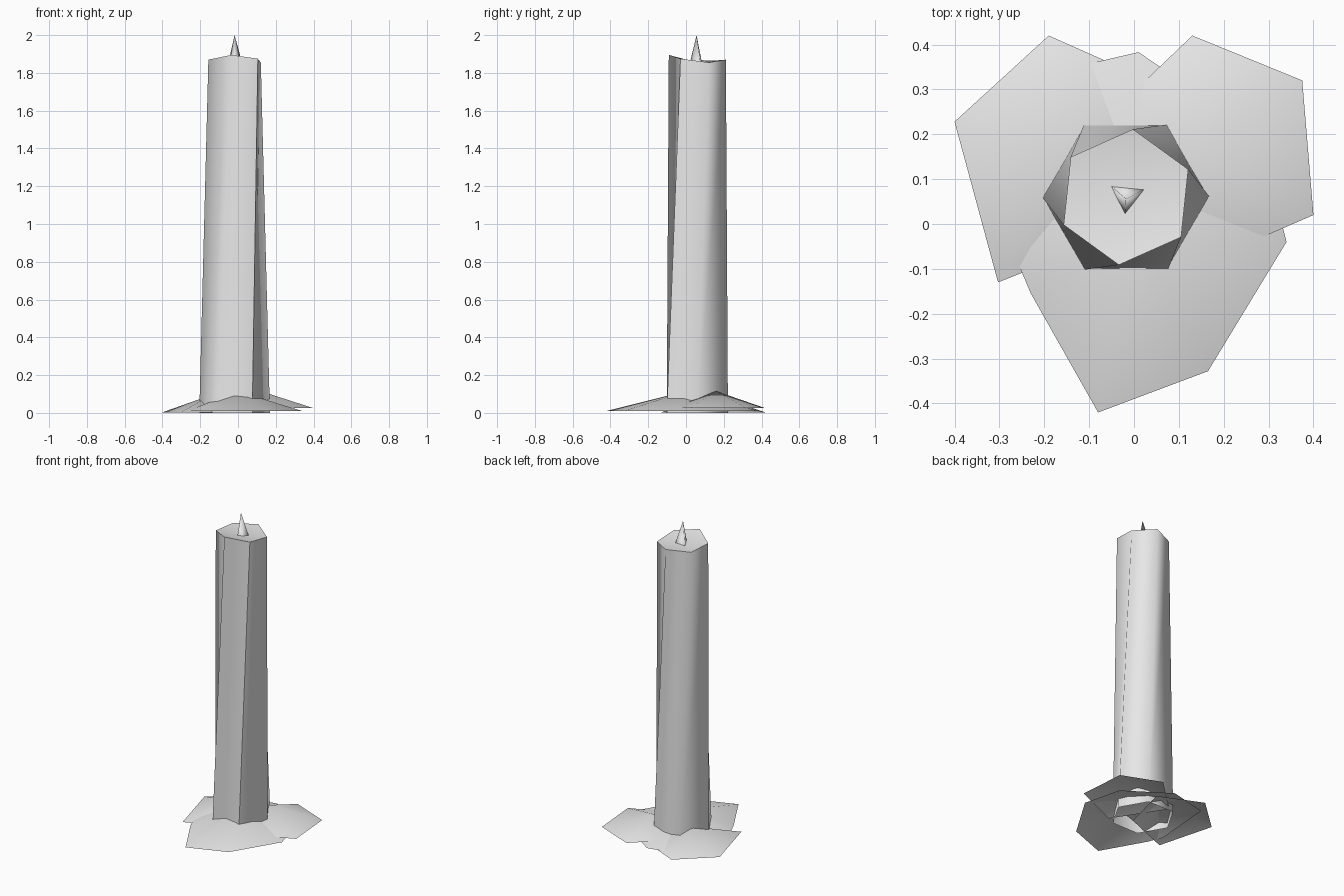
import bpy
import bmesh
from math import cos, sin, radians

cube = bpy.data.objects.get("Cube")
if cube:
    bpy.data.objects.remove(cube, do_unlink=True)

wax = bpy.data.materials.new("pale_grey_wax")
wax.use_nodes = True
wax.diffuse_color = (0.8, 0.8, 0.8, 1)
wax.node_tree.nodes["Principled BSDF"].inputs["Base Color"].default_value = (0.8, 0.8, 0.8, 1)

AXIS_X, AXIS_Y = -0.018, 0.06


def ring(bm, radius, turn, heights):
    """Six-sided loop around the candle axis."""
    verts = []
    for i, z in enumerate(heights):
        a = radians(60 * i + turn)
        verts.append(bm.verts.new((AXIS_X + radius * cos(a), AXIS_Y + radius * sin(a), z)))
    return verts


def fan(bm, loop, tip):
    """Triangles from a loop to one point."""
    apex = bm.verts.new(tip)
    faces = []
    for a, b in zip(loop, loop[1:] + loop[:1]):
        faces.append(bm.faces.new((a, b, apex)))
    return faces


def finish(bm, name, smooth=True):
    mesh = bpy.data.meshes.new(name)
    for f in bm.faces:
        f.smooth = smooth
    bm.to_mesh(mesh)
    bm.free()
    mesh.materials.append(wax)
    obj = bpy.data.objects.new(name, mesh)
    bpy.context.collection.objects.link(obj)
    return obj


# Twisted, tapering candle wall, open underneath, with an uneven rim
bm = bmesh.new()
bottom = ring(bm, 0.187, 0, [0] * 6)
rim = ring(bm, 0.152, 24, [1.855, 1.87, 1.865, 1.87, 1.895, 1.875])
for i in range(6):
    j = (i + 1) % 6
    bm.faces.new((bottom[i], bottom[j], rim[j], rim[i]))
seam = bm.edges.get((bottom[5], rim[5]))
seam.smooth = False
finish(bm, "candle_body")

# Slightly sunken top
bm = bmesh.new()
fan(bm, ring(bm, 0.152, 24, [1.855, 1.87, 1.865, 1.87, 1.895, 1.875]), (AXIS_X, AXIS_Y, 1.855))
finish(bm, "candle_top")

# Three-sided pointed wick
bm = bmesh.new()
base = [bm.verts.new((x, y, 1.85)) for x, y in ((-0.052, 0.085), (-0.02, 0.02), (0.023, 0.077))]
fan(bm, base, (-0.018, 0.056, 2))
finish(bm, "wick")

# Overlapping wax drips: rim outline (counter-clockwise), rim height, peak
drips = {
    "front_wax_drip": (
        [(-0.08, -0.42), (0.165, -0.328), (0.34, -0.04), (0.28, 0.2),
         (0.01, 0.383), (-0.24, 0.325), (-0.27, -0.06), (-0.23, -0.155)],
        0.01, (0, 0, 0.115)),
    "right_wax_drip": (
        [(-0.19, 0.42), (-0.4, 0.228), (-0.303, -0.13), (0, -0.01), (0.08, 0.3)],
        0.003, (-0.14, 0.14, 0.095)),
    "left_wax_drip": (
        [(0.13, 0.42), (-0.1, 0.2), (0.1, -0.11), (0.4, 0.02), (0.375, 0.32)],
        0.025, (0.12, 0.16, 0.115)),
}
for name, (outline, height, peak) in drips.items():
    bm = bmesh.new()
    fan(bm, [bm.verts.new((x, y, height)) for x, y in outline], peak)
    finish(bm, name)
